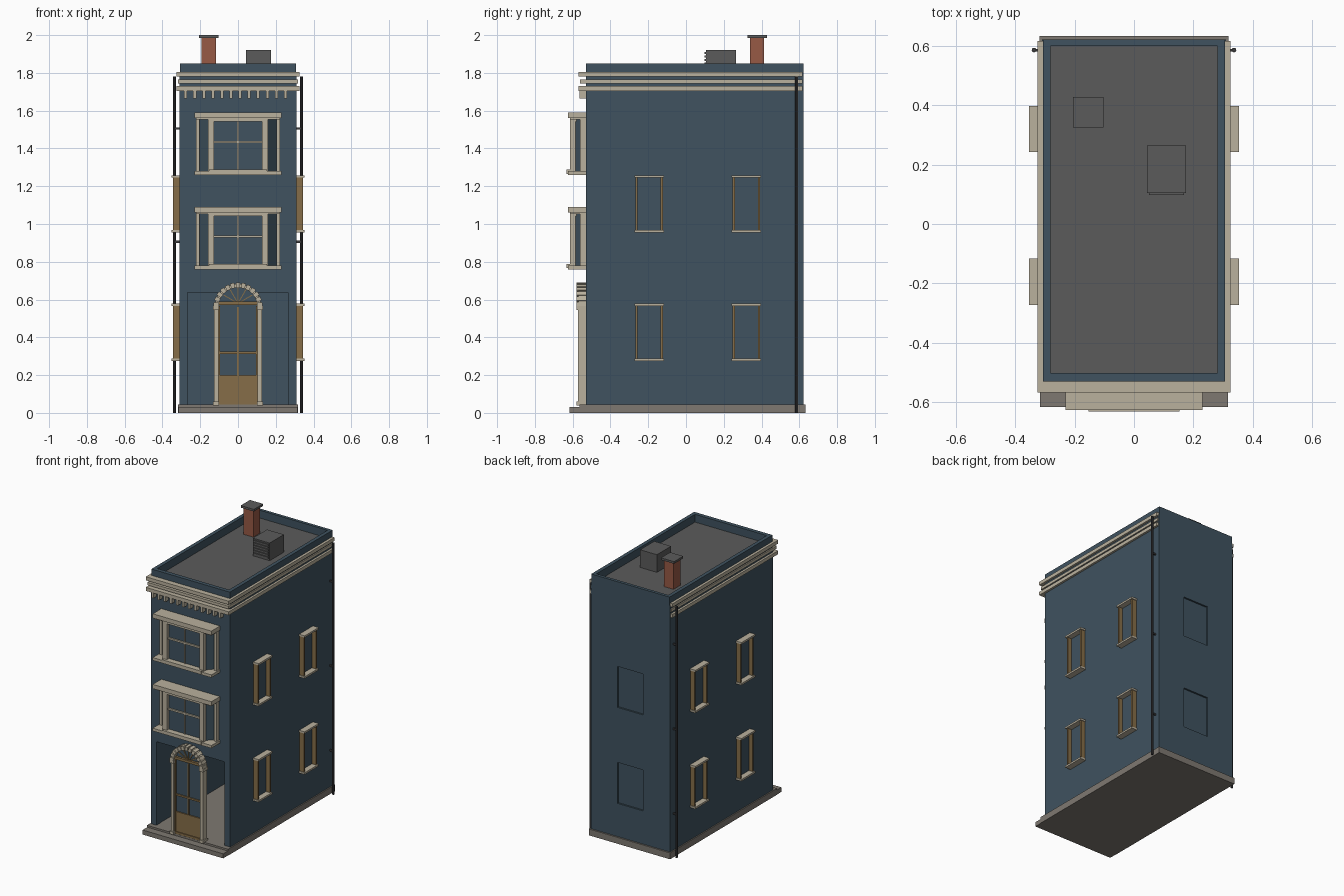
import bpy, bmesh, math
from mathutils import Matrix, Vector

old = bpy.data.objects.get("Cube")
if old:
    bpy.data.objects.remove(old, do_unlink=True)


def material(name, color):
    m = bpy.data.materials.new(name)
    m.use_nodes = True
    m.diffuse_color = (*color, 1)
    m.node_tree.nodes["Principled BSDF"].inputs["Base Color"].default_value = (*color, 1)
    return m


BLUE = material("blue wall paint", (0.05, 0.085, 0.115))
STONE = material("pale stone", (0.49, 0.44, 0.34))
PAVING = material("grey paving", (0.21, 0.19, 0.165))
WOOD = material("tan wood", (0.24, 0.155, 0.065))
ROOF = material("dark roof grey", (0.105, 0.105, 0.105))
BRICK = material("red brick", (0.31, 0.10, 0.06))
IRON = material("dark iron", (0.045, 0.045, 0.048))


def finish(name, bm, mat):
    bmesh.ops.recalc_face_normals(bm, faces=bm.faces)
    mesh = bpy.data.meshes.new(name)
    bm.to_mesh(mesh)
    bm.free()
    mesh.materials.append(mat)
    ob = bpy.data.objects.new(name, mesh)
    bpy.context.collection.objects.link(ob)
    return ob


def add_box(bm, x, y, z, spin=None):
    """Box from three (min, max) ranges, optionally turned afterwards."""
    size = Matrix.Diagonal((x[1] - x[0], y[1] - y[0], z[1] - z[0], 1))
    place = Matrix.Translation((sum(x) / 2, sum(y) / 2, sum(z) / 2))
    bmesh.ops.create_cube(bm, size=1, matrix=(spin or Matrix()) @ place @ size)


def boxes(name, mat, *ranges):
    bm = bmesh.new()
    for r in ranges:
        add_box(bm, *r)
    return finish(name, bm, mat)


def prism(name, mat, points, depth, axis):
    """Extrude a flat outline along an axis vector; points are 3D."""
    bm = bmesh.new()
    face = bm.faces.new([bm.verts.new(p) for p in points])
    out = bmesh.ops.extrude_face_region(bm, geom=[face])
    verts = [v for v in out["geom"] if isinstance(v, bmesh.types.BMVert)]
    bmesh.ops.translate(bm, verts=verts, vec=Vector(axis) * depth)
    return finish(name, bm, mat)


def both(r):
    """A range and its mirror image."""
    return [r, (-r[1], -r[0])]


FRONT, BACK, HALF = -0.53, 0.622, 0.31
FLOORS = (0.28, 0.96)

# Base slab with a lower front step
boxes("base_slab", PAVING,
      ((-0.318, 0.318), (-0.565, 0.633), (0, 0.045)),
      ((-0.316, 0.316), (-0.617, -0.56), (0, 0.032)))

# Hollow walls with an open porch and rear window recesses
walls = boxes("walls", BLUE, ((-HALF, HALF), (FRONT, BACK), (0.04, 1.79)))
cutter = boxes("wall_cutter", BLUE, ((-0.27, 0.27), (-0.49, 0.58), (0.03, 1.75)))
porch = boxes("porch_cutter", BLUE, ((-0.268, 0.266), (-0.7, -0.4), (0.02, 0.637)))
rear = boxes("rear_window_cutter", BLUE,
             *[((-0.1, 0.1), (BACK - 0.012, BACK + 0.1), (z, z + 0.29)) for z in FLOORS])
for c in (cutter, porch, rear):
    c.hide_render = True
    c.hide_viewport = True
    c.display_type = 'WIRE'
    mod = walls.modifiers.new(c.name, 'BOOLEAN')
    mod.operation, mod.solver, mod.object = 'DIFFERENCE', 'EXACT', c

# Parapet and flat roof
boxes("parapet", BLUE,
      *[(x, (FRONT, BACK), (1.785, 1.85)) for x in both((0.281, 0.307))],
      ((-0.29, 0.29), (FRONT, -0.502), (1.785, 1.85)),
      ((-0.29, 0.29), (0.6, BACK), (1.785, 1.85)))
boxes("flat_roof", ROOF, ((-0.285, 0.285), (-0.51, 0.605), (1.77, 1.795)))

# Cornice bands around front and sides, plus dentils
bands = []
for low, high, out in ((1.78, 1.805, 0.0), (1.745, 1.765, 0.007), (1.705, 1.73, 0.0)):
    bands.append(((-0.325 + out, 0.325 - out), (-0.568 + out, FRONT + 0.01), (low, high)))
    for x in both((0.3, 0.325 - out)):
        bands.append((x, (-0.53, 0.616), (low, high)))
boxes("cornice", STONE, *bands)
boxes("cornice_dentils", STONE,
      *[((-0.285 + i * 0.048, -0.269 + i * 0.048), (-0.563, -0.525), (1.665, 1.71))
        for i in range(12)])

# Bay windows on the two upper storeys
for label, z in (("middle", 0.76), ("upper", 1.26)):
    outline = [(-0.21, -0.525, z + 0.02), (-0.15, -0.592, z + 0.02),
               (0.15, -0.592, z + 0.02), (0.21, -0.525, z + 0.02)]
    prism(label + "_bay_glass", BLUE, outline, 0.28, (0, 0, 1))
    boxes(label + "_bay_head", STONE,
          ((-0.23, 0.23), (-0.626, -0.525), (z + 0.3, z + 0.33)),
          ((-0.222, 0.222), (-0.615, -0.525), (z + 0.292, z + 0.305)),
          ((-0.16, 0.16), (-0.615, -0.525), (z + 0.282, z + 0.3)))
    boxes(label + "_bay_sill", STONE,
          ((-0.23, 0.23), (-0.626, -0.525), (z, z + 0.02)),
          ((-0.153, 0.153), (-0.632, -0.525), (z + 0.006, z + 0.028)))
    boxes(label + "_bay_posts", STONE,
          *[(x, (-0.615, -0.585), (z + 0.015, z + 0.3)) for x in both((0.127, 0.16))],
          *[(x, (-0.56, -0.525), (z + 0.015, z + 0.3)) for x in both((0.205, 0.222))])
    boxes(label + "_bay_glazing_bars", STONE,
          ((-0.005, 0.005), (-0.6, -0.59), (z + 0.02, z + 0.29)),
          ((-0.13, 0.13), (-0.602, -0.59), (z + 0.168, z + 0.18)))

# Side windows, mirrored on both walls
stone, wood, glass = [], [], []
for y in (-0.195, 0.32):
    for z in FLOORS:
        for s in (0.316, 0.353), (-0.353, -0.316):
            inner = (0.3, s[1]) if s[0] > 0 else (s[0], -0.3)
            jamb = (0.3, 0.343) if s[0] > 0 else (-0.343, -0.3)
            pane = (0.305, 0.313) if s[0] > 0 else (-0.313, -0.305)
            stone += [(inner, (y - 0.078, y + 0.078), (z + h, z + h + 0.013))
                      for h in (-0.005, 0.285)]
            wood += [(jamb, (y + a, y + a + 0.012), (z, z + 0.29)) for a in (-0.073, 0.061)]
            glass.append((pane, (y - 0.065, y + 0.065), (z, z + 0.29)))
boxes("side_window_sills_and_heads", STONE, *stone)
boxes("side_window_frames", WOOD, *wood)
boxes("side_window_panes", BLUE, *glass)

# Door: glazed leaf with a wooden lower panel and fanlight
SPRING, OUTER, INNER = 0.56, 0.13, 0.104


def arc(radius, y, steps=20):
    return [(radius * math.cos(math.pi * i / steps), y,
             SPRING + radius * math.sin(math.pi * i / steps)) for i in range(steps + 1)]


opening = [(-0.106, -0.55, 0.045), (0.106, -0.55, 0.045)] + arc(0.106, -0.55)
prism("door_glass", BLUE, opening, 0.015, (0, 1, 0))
boxes("door_frame", WOOD,
      ((-0.1, 0.1), (-0.558, -0.545), (0.06, 0.2)),
      ((-0.106, 0.106), (-0.564, -0.53), (0.045, 0.06)),
      *[(x, (-0.562, -0.53), (0.045, 0.565)) for x in both((0.096, 0.106))],
      ((-0.1, 0.1), (-0.558, -0.545), (0.313, 0.325)),
      ((-0.004, 0.004), (-0.557, -0.545), (0.2, 0.56)),
      ((-0.106, 0.106), (-0.566, -0.53), (0.572, 0.59)))
bm = bmesh.new()
for i in range(1, 6):
    turn = Matrix.Translation((0, 0, SPRING + 0.02)) @ Matrix.Rotation(-math.pi * i / 6, 4, 'Y')
    add_box(bm, (0.01, 0.088), (-0.557, -0.545), (-0.0025, 0.0025), turn)
finish("fanlight_bars", bm, WOOD)

# Stone door surround: jambs, plinths and arch blocks
boxes("door_jambs", STONE,
      *[(x, (-0.572, -0.525), (0.045, SPRING)) for x in both((INNER, 0.126))],
      *[(x, (-0.58, -0.525), (z, z + 0.02)) for x in both((0.1, 0.132)) for z in (0.04, 0.545)])
prism("arch_ring", STONE, arc(0.124, -0.57) + arc(INNER, -0.57)[::-1], 0.045, (0, 1, 0))
bm = bmesh.new()
for i in range(13):
    angle = -math.pi * (i + 0.5) / 13
    turn = Matrix.Translation((0, 0, SPRING)) @ Matrix.Rotation(angle, 4, 'Y')
    add_box(bm, (INNER - 0.002, OUTER), (-0.58, -0.53), (-0.011, 0.011), turn)
finish("arch_blocks", bm, STONE)

# Chimney
boxes("chimney_stack", BRICK, ((-0.192, -0.116), (0.338, 0.414), (1.785, 1.99)))
boxes("chimney_cap", ROOF, ((-0.206, -0.103), (0.325, 0.428), (1.985, 2.0)))

# Rooftop vent unit with louvres on its front
boxes("vent_unit", ROOF, ((0.043, 0.175), (0.105, 0.264), (1.785, 1.92)))
boxes("vent_louvres", ROOF,
      *[((0.05, 0.168), (0.098, 0.107), (1.81 + i * 0.018, 1.82 + i * 0.018)) for i in range(6)])

# Drainpipes near the rear corners
bm = bmesh.new()
for x in (-0.337, 0.337):
    bmesh.ops.create_cone(bm, cap_ends=True, segments=8, radius1=0.008, radius2=0.008,
                          depth=1.78, matrix=Matrix.Translation((x, 0.586, 0.89)))
    for z in (0.3, 0.9, 1.5):
        add_box(bm, (x - 0.028, x) if x > 0 else (x, x + 0.028), (0.582, 0.59), (z, z + 0.012))
finish("drainpipes", bm, IRON)
